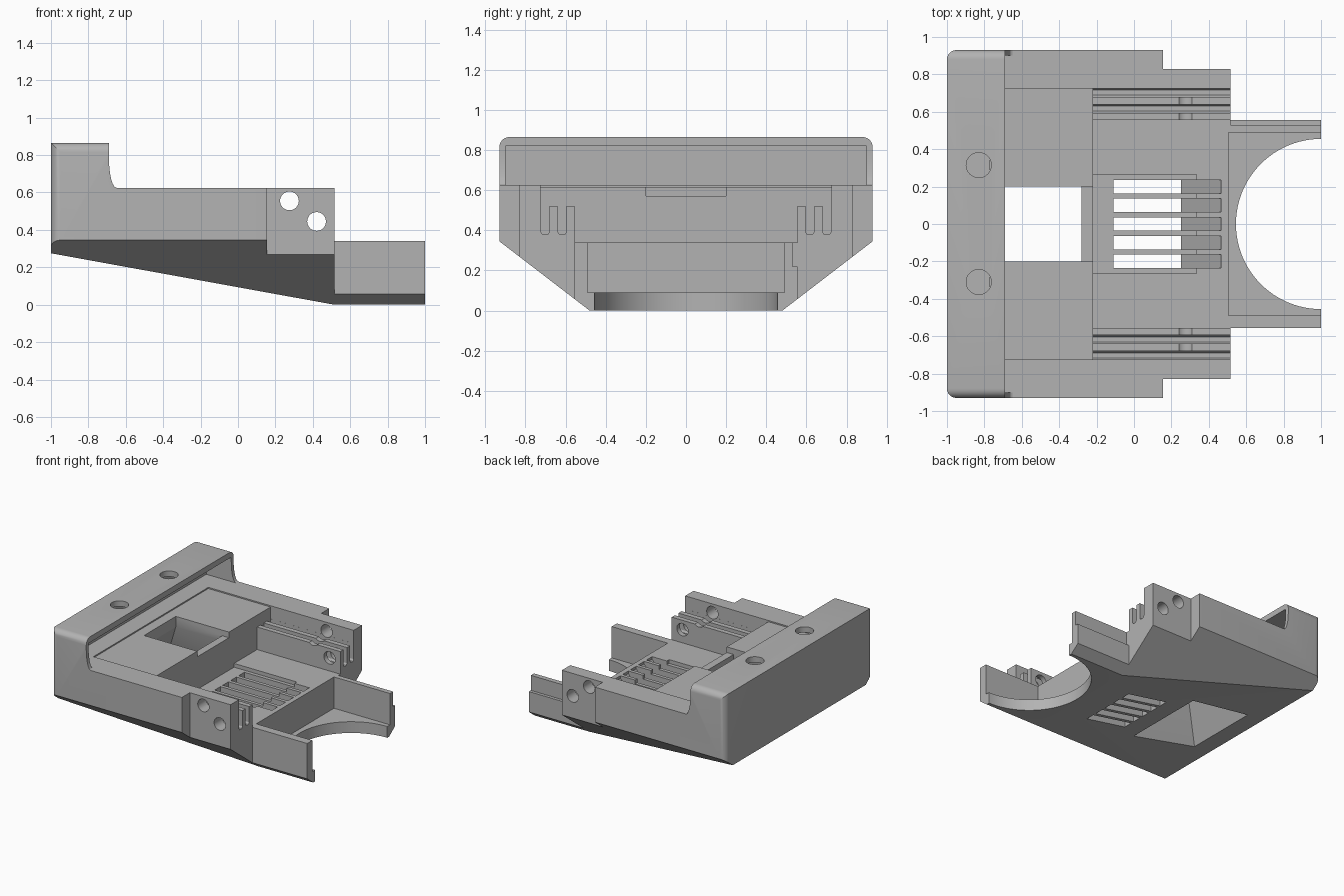
import bpy
import bmesh
import math
from mathutils import Vector

cube = bpy.data.objects.get("Cube")
if cube:
    bpy.data.objects.remove(cube, do_unlink=True)

grey = bpy.data.materials.new("plain grey")
grey.use_nodes = True
grey.diffuse_color = (0.45, 0.45, 0.45, 1)
grey.node_tree.nodes["Principled BSDF"].inputs["Base Color"].default_value = grey.diffuse_color


def finish(name, bm):
    bmesh.ops.recalc_face_normals(bm, faces=bm.faces)
    mesh = bpy.data.meshes.new(name)
    bm.to_mesh(mesh)
    bm.free()
    mesh.materials.append(grey)
    obj = bpy.data.objects.new(name, mesh)
    bpy.context.collection.objects.link(obj)
    return obj


def loft(lower, upper):
    """Solid between two matching rings of points."""
    bm = bmesh.new()
    a = [bm.verts.new(p) for p in lower]
    b = [bm.verts.new(p) for p in upper]
    bm.faces.new(a)
    bm.faces.new(b[::-1])
    for i in range(len(a)):
        j = (i + 1) % len(a)
        bm.faces.new((a[i], b[i], b[j], a[j]))
    return bm


def prism(points, axis, lo, hi):
    """Extrude a 2D profile along the given axis."""
    def place(p, d):
        return {"x": (d, *p), "y": (p[0], d, p[1]), "z": (*p, d)}[axis]
    return loft([place(p, lo) for p in points], [place(p, hi) for p in points])


def rect(x0, x1, y0, y1):
    return [(x0, y0), (x1, y0), (x1, y1), (x0, y1)]


def circle(cx, cy, r, n):
    return [(cx + r * math.cos(math.tau * i / n), cy + r * math.sin(math.tau * i / n))
            for i in range(n)]


def cut(body, bm):
    """Subtract a solid from the body and discard the cutter."""
    tool = finish("cutter", bm)
    tool.hide_render = True
    mod = body.modifiers.new("cut", "BOOLEAN")
    mod.operation = "DIFFERENCE"
    mod.solver = "EXACT"
    mod.object = tool
    bpy.context.view_layer.objects.active = body
    bpy.ops.object.modifier_apply(modifier=mod.name)
    bpy.data.objects.remove(tool, do_unlink=True)


def box(body, x0, x1, y0, y1, z0, z1):
    cut(body, prism(rect(x0, x1, y0, y1), "z", z0, z1))


# Housing: side profile with a curved step, rounded at the rear corners
TOP, DECK, FLOOR = 0.865, 0.625, 0.34
curve = [(-0.65 - 0.04 * math.sin(t * math.pi / 12), 0.785 - 0.16 * math.cos(t * math.pi / 12))
         for t in range(7)]
profile = [(-1, 0.275), (0.515, 0), (1, 0), (1, FLOOR), (0.515, FLOOR),
           (0.515, DECK)] + curve + [(-0.69, TOP), (-1, TOP)]
bm = prism(profile, "y", -0.93, 0.93)
rounded = []
for e in bm.edges:
    a, b = (v.co for v in e.verts)
    upright = max(a.x, b.x) < -0.99 and abs(a.y - b.y) < 0.01
    along_top = min(a.z, b.z) > TOP - 0.01 and abs(a.y - b.y) < 0.01
    if upright or along_top:
        rounded.append(e)
bmesh.ops.bevel(bm, geom=rounded, offset=0.05, segments=6, profile=0.5, affect="EDGES")
body = finish("housing", bm)

for s in (-1, 1):
    # Sloped lower flanks and stepped-in sides
    cut(body, prism([(s * 0.35, -0.1), (s * 1.06, 0.445), (s * 1.06, -0.1)], "x", -1.2, 1.2))
    box(body, 0.155, 1.2, *sorted((s * 0.83, s * 1.2)), -0.2, 1)
    box(body, 0.515, 1.2, *sorted((s * 0.555, s * 1.2)), -0.2, 1)

# Pocket under the rear overhang, screw holes and shallow lid seat
box(body, -0.91, -0.6, -0.9, 0.9, DECK, 0.82)
for y in (-0.31, 0.315):
    cut(body, prism(circle(-0.83, y, 0.067, 32), "z", 0.7, 1))
box(body, -0.77, -0.1, -0.725, 0.725, 0.615, 0.7)

# Main channel with two guide grooves each side
box(body, -0.22, 0.6, -0.725, 0.725, 0.52, 0.75)
box(body, -0.22, 0.6, -0.555, 0.555, FLOOR, 0.7)
for s in (-1, 1):
    for y in (0.617, 0.702):
        w = 0.0225
        ring = [(s * y - w, 0.6), (s * y - w, 0.395), (s * y - w * 0.6, 0.38),
                (s * y + w * 0.6, 0.38), (s * y + w, 0.395), (s * y + w, 0.6)]
        cut(body, prism(ring, "x", -0.22, 0.6))

# Cross holes through both side walls
for x, z in ((0.275, 0.555), (0.42, 0.445)):
    cut(body, prism(circle(x, z, 0.05, 32), "y", -1, 1))

# Front tray with a round cut-out and a rebate on one wall
box(body, 0.505, 1.2, -0.49, 0.49, 0.09, 0.7)
cut(body, prism(circle(1, 0, 0.455, 96), "z", -0.1, 0.2))
box(body, 0.515, 1.2, 0.53, 0.7, 0.22, 0.5)

# Window flared towards the underside, with a lead-in notch
def ring(x0, x1, y, z):
    return [Vector((*p, z)) for p in rect(x0, x1, -y, y)]


cut(body, loft(ring(-0.91, -0.28, 0.36, 0.08), ring(-0.69, -0.28, 0.2, 0.53)))
box(body, -0.69, -0.28, -0.2, 0.2, 0.5, 0.7)
box(body, -0.3, -0.2, -0.2, 0.2, 0.57, 0.7)

# Vent: shallow recess and five slots with sloping ends
box(body, -0.22, 0.335, -0.265, 0.265, 0.31, 0.4)
slot = [(-0.11, -0.1), (0.25, -0.1), (0.25, 0.05), (0.465, 0.32), (0.465, 0.4), (-0.11, 0.4)]
for i in range(-2, 3):
    cut(body, prism(slot, "y", i * 0.1 - 0.036, i * 0.1 + 0.036))

# Smooth only the rounded surfaces
bpy.ops.object.select_all(action="DESELECT")
body.select_set(True)
bpy.context.view_layer.objects.active = body
bpy.ops.object.shade_smooth_by_angle(angle=math.radians(25))
